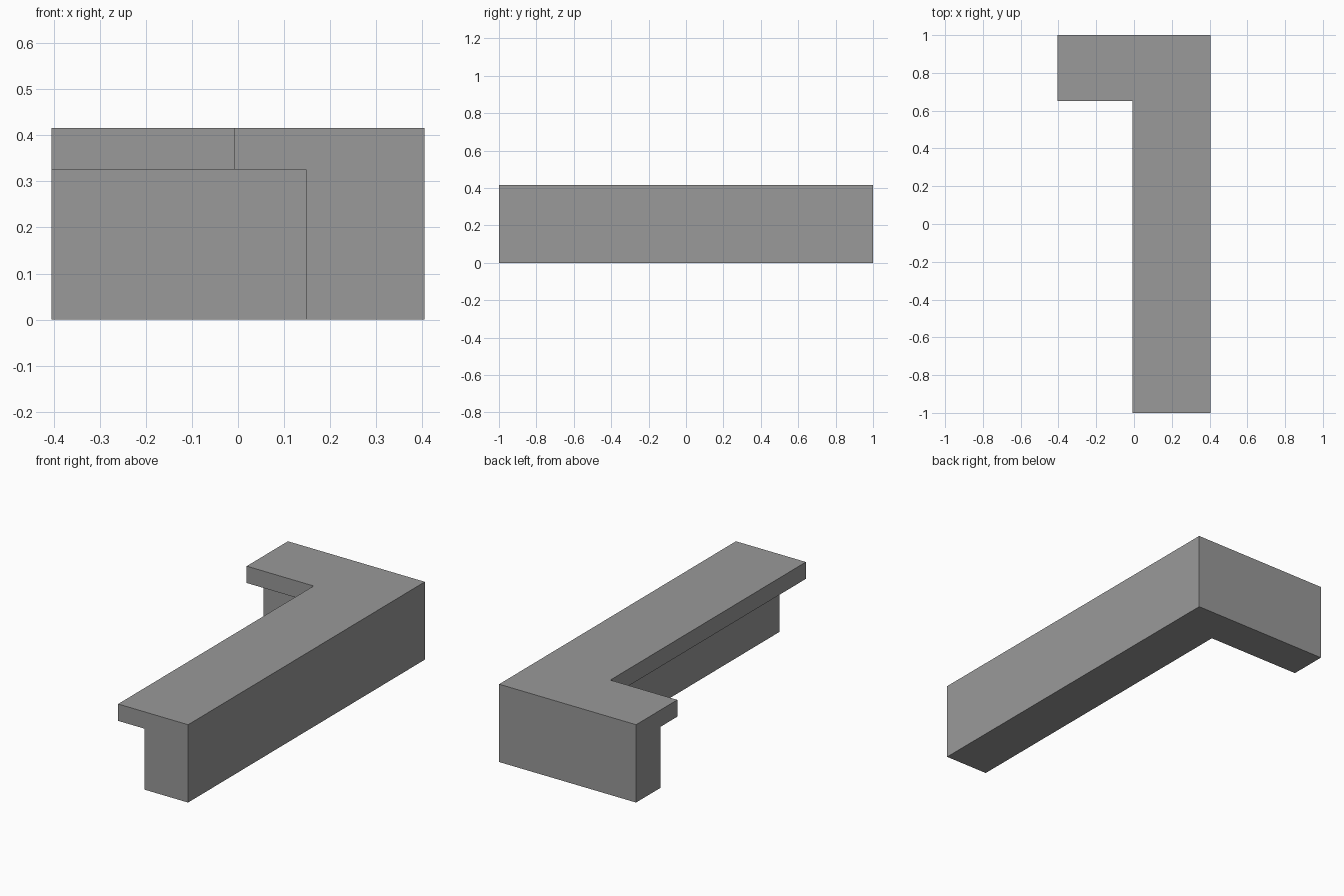
import bpy
import bmesh
import math

cube = bpy.data.objects.get("Cube")
if cube:
    bpy.data.objects.remove(cube, do_unlink=True)

# Overall size
HALF_X, HALF_Y = 0.405, 1.0
TOP, LEDGE = 0.416, 0.326

# Single flat colour
grey = bpy.data.materials.new("plain_grey")
grey.use_nodes = True
colour = (0.32, 0.32, 0.32, 1)
grey.diffuse_color = colour
grey.node_tree.nodes["Principled BSDF"].inputs["Base Color"].default_value = colour

# Cross-section: (inset in x on long arm, inset in y on short arm, height)
outer, wall, slab = (0, 0), (0.257, 0.206), (0.414, 0.348)
profile = [(*outer, 0), (*wall, 0), (*wall, LEDGE),
           (*slab, LEDGE), (*slab, TOP), (*outer, TOP)]

# Sweep the cross-section along the L: front end, corner, short arm end
bm = bmesh.new()
sections = [
    [bm.verts.new((HALF_X - dx, -HALF_Y, z)) for dx, dy, z in profile],
    [bm.verts.new((HALF_X - dx, HALF_Y - dy, z)) for dx, dy, z in profile],
    [bm.verts.new((-HALF_X, HALF_Y - dy, z)) for dx, dy, z in profile],
]
count = len(profile)
for a, b in zip(sections, sections[1:]):
    for i in range(count):
        j = (i + 1) % count
        bm.faces.new((a[i], a[j], b[j], b[i]))
bm.faces.new(sections[0])
bm.faces.new(sections[-1])

# Merge the flat mitre seams and make normals point outward
bmesh.ops.dissolve_limit(bm, angle_limit=math.radians(1),
                         verts=bm.verts[:], edges=bm.edges[:])
bmesh.ops.recalc_face_normals(bm, faces=bm.faces[:])

mesh = bpy.data.meshes.new("corner_counter")
bm.to_mesh(mesh)
bm.free()
mesh.materials.append(grey)
counter = bpy.data.objects.new("corner_counter", mesh)
bpy.context.collection.objects.link(counter)
